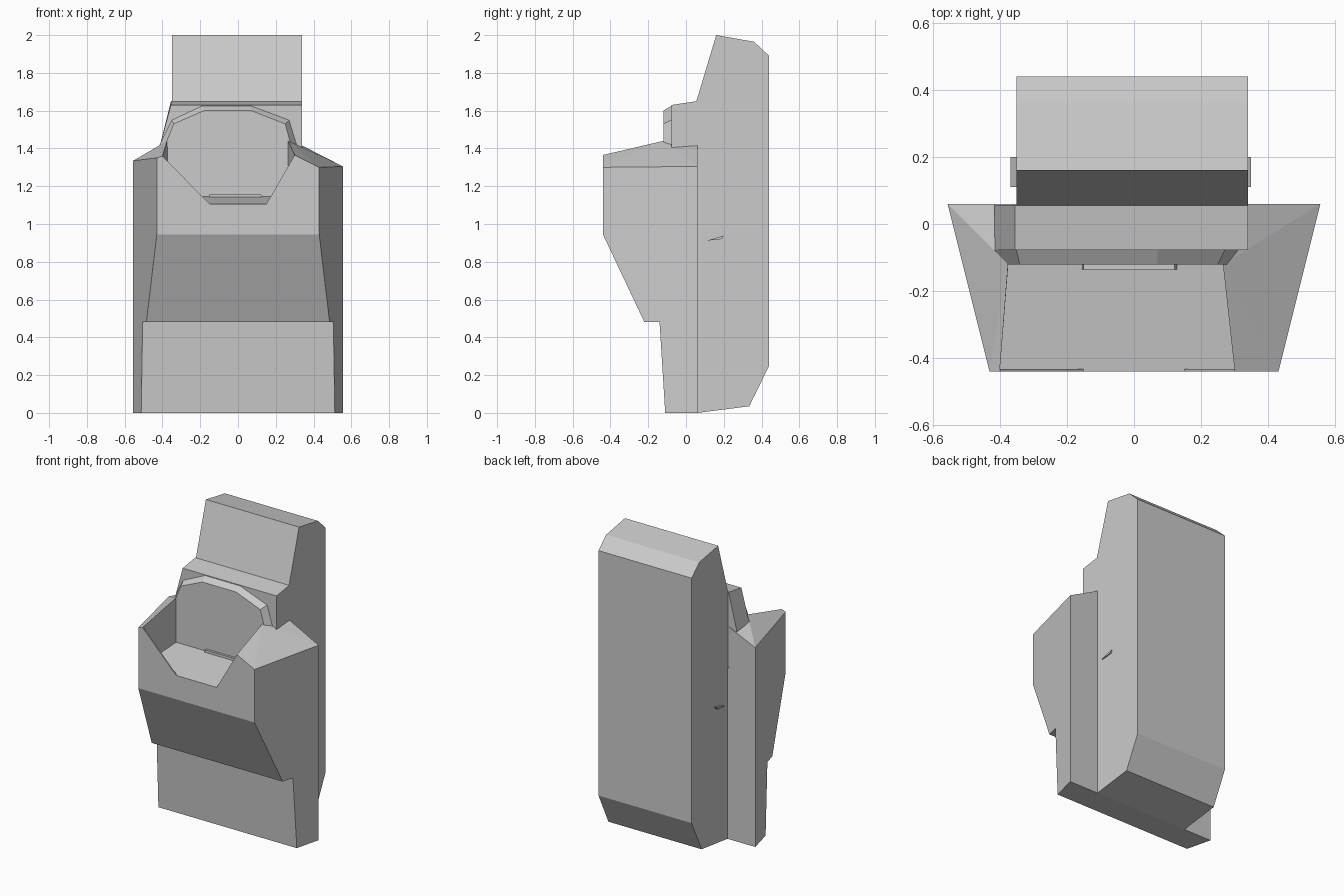
import bpy, bmesh

if "Cube" in bpy.data.objects:
    bpy.data.objects.remove(bpy.data.objects["Cube"])


def finish(name, bm):
    bmesh.ops.recalc_face_normals(bm, faces=bm.faces)
    mesh = bpy.data.meshes.new(name)
    bm.to_mesh(mesh)
    bm.free()
    obj = bpy.data.objects.new(name, mesh)
    bpy.context.collection.objects.link(obj)
    return obj


def loft(name, ring_a, ring_b):
    """Solid between two matching outlines of 3D points."""
    bm = bmesh.new()
    a = [bm.verts.new(p) for p in ring_a]
    b = [bm.verts.new(p) for p in ring_b]
    bm.faces.new(a)
    bm.faces.new(b[::-1])
    for i in range(len(a)):
        j = (i + 1) % len(a)
        bm.faces.new((a[i], b[i], b[j], a[j]))
    return finish(name, bm)


def hull(name, points):
    """Convex solid around a few points."""
    bm = bmesh.new()
    for p in points:
        bm.verts.new(p)
    res = bmesh.ops.convex_hull(bm, input=bm.verts)
    extra = {v for v in res["geom_interior"] + res["geom_unused"]
             if isinstance(v, bmesh.types.BMVert) and v.is_valid}
    bmesh.ops.delete(bm, geom=list(extra), context='VERTS')
    bmesh.ops.dissolve_limit(bm, angle_limit=0.01, verts=bm.verts, edges=bm.edges)
    return finish(name, bm)


def at_y(outline, y):
    return [(x, y, z) for x, z in outline]


def floor_z(y):
    return 1.105 + (y + 0.44) * 0.125 if y < -0.12 else 1.145


# tall back block
back = [(0.055, 1.65), (0.16, 2.0), (0.36, 1.965), (0.44, 1.89),
        (0.44, 0.25), (0.335, 0.035), (0.06, 0.0)]
loft("back_block", [(-0.35, y, z) for y, z in back], [(0.34, y, z) for y, z in back])

# front body, narrowing towards the front, topped by the cavity floor
front = [(0.06, 0.0), (-0.11, 0.0), (-0.14, 0.48), (-0.22, 0.48), (-0.44, 0.945),
         (-0.44, 1.105), (-0.12, 1.145), (0.06, 1.145)]
loft("front_body", *[[(s * (0.54 + y * 0.25), y, z) for y, z in front] for s in (-1, 1)])

# shoulders on each side of the cavity
shoulders = {
    "right_shoulder": [(0.43, -0.44, 1.30), (0.555, 0.06, 1.305), (0.30, -0.44, 1.365),
                       (0.265, -0.12, 1.44), (0.34, 0.06, 1.415)],
    "left_shoulder": [(-0.43, -0.44, 1.35), (-0.555, 0.06, 1.335), (-0.40, -0.44, 1.36),
                      (-0.375, -0.12, 1.44), (-0.36, 0.06, 1.42)],
}
for name, top in shoulders.items():
    hull(name, top + [(x, y, floor_z(y)) for x, y, z in top])

# thin front rim corners that shape the opening
for name, tri in (("right_rim", [(0.15, 1.105), (0.30, 1.365), (0.30, 1.105)]),
                  ("left_rim", [(-0.15, 1.105), (-0.40, 1.36), (-0.40, 1.105)])):
    loft(name, at_y(tri, -0.44), at_y(tri, -0.432))

# bevelled face plate closing the back of the cavity
inner = [(-0.375, 1.14), (-0.385, 1.42), (-0.34, 1.53), (-0.18, 1.60),
         (0.07, 1.60), (0.25, 1.53), (0.28, 1.42), (0.27, 1.14)]
outer = [(-0.40, 1.14), (-0.415, 1.42), (-0.35, 1.55), (-0.19, 1.625),
         (0.07, 1.625), (0.27, 1.55), (0.31, 1.42), (0.30, 1.14)]
loft("face_plate", at_y(inner, -0.12), at_y(outer, -0.078))

# head ledge between plate and back block
ledge_front = [(-0.355, 1.63), (0.34, 1.63), (0.34, 1.145), (-0.355, 1.145), (-0.415, 1.41)]
ledge_back = [(-0.355, 1.65), (0.34, 1.65), (0.34, 1.145), (-0.355, 1.145), (-0.415, 1.41)]
loft("head_ledge", at_y(ledge_front, -0.078), at_y(ledge_back, 0.056))

# small lip at the back of the cavity floor
lip = [(-0.155, 1.14), (0.13, 1.14), (0.12, 1.16), (-0.15, 1.16)]
loft("floor_lip", at_y(lip, -0.135), at_y(lip, -0.12))

# small fins on the sides of the back block
fin = [(0.11, 0.912), (0.20, 0.938), (0.19, 0.92)]
for name, x0, x1 in (("left_fin", -0.35, -0.368), ("right_fin", 0.34, 0.348)):
    loft(name, [(x0, y, z) for y, z in fin], [(x1, y, z) for y, z in fin])
